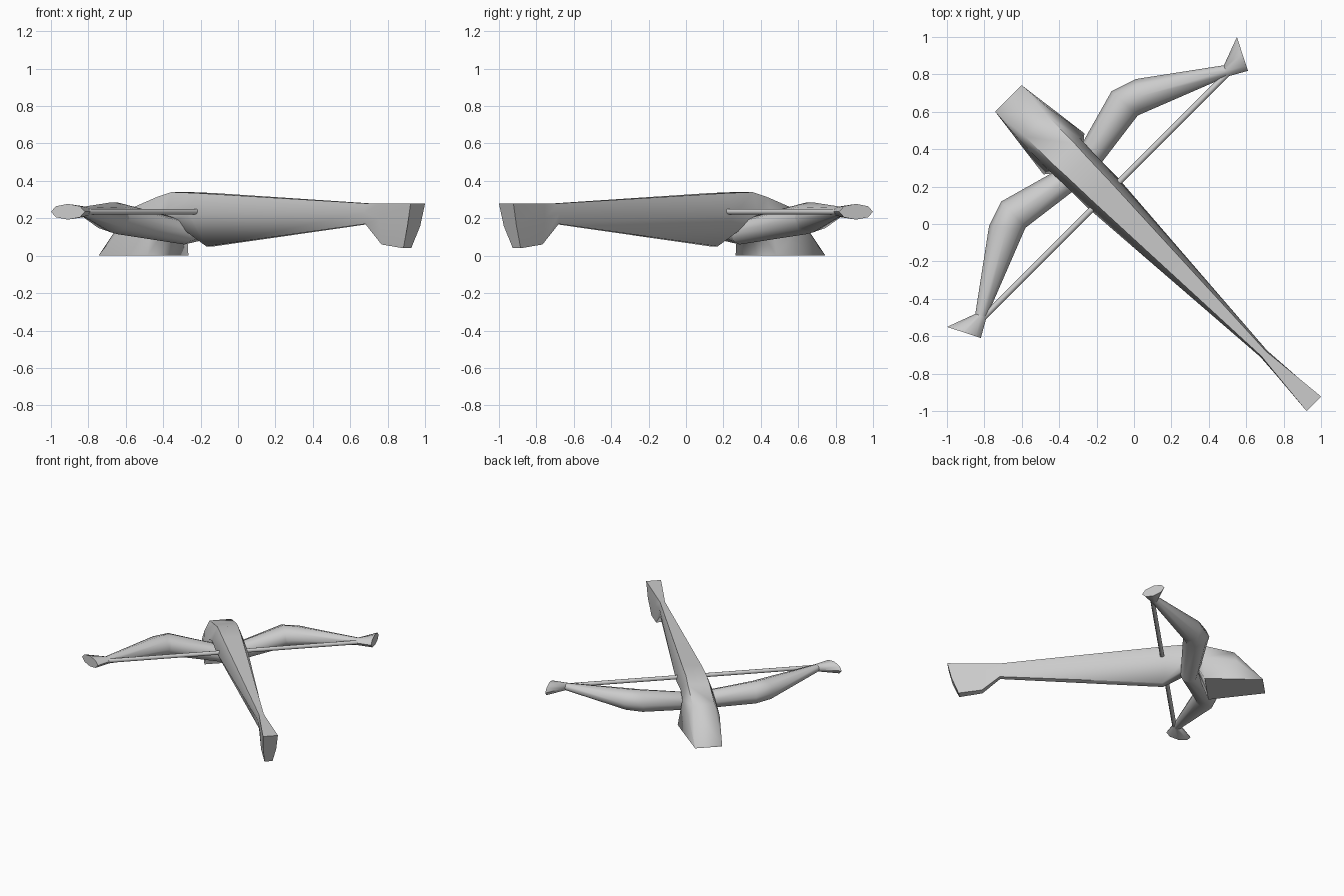
import bpy, bmesh, math
from mathutils import Vector

if "Cube" in bpy.data.objects:
    bpy.data.objects.remove(bpy.data.objects["Cube"], do_unlink=True)

grey = bpy.data.materials.new("plain_grey")
grey.use_nodes = True
colour = (0.6, 0.6, 0.6, 1)
grey.diffuse_color = colour
grey.node_tree.nodes["Principled BSDF"].inputs["Base Color"].default_value = colour


def place(u, v, z):
    """u runs from nose to butt, v across; the weapon lies on the diagonal."""
    s = math.sqrt(0.5)
    return Vector(((u + v) * s, (v - u) * s, z))


def loft(name, rings, angle):
    """Skin a list of equal-length rings and cap both ends."""
    bm = bmesh.new()
    loops = [[bm.verts.new(place(*p)) for p in ring] for ring in rings]
    n = len(loops[0])
    for a, b in zip(loops, loops[1:]):
        for i in range(n):
            j = (i + 1) % n
            bm.faces.new((a[i], a[j], b[j], b[i]))
    bm.faces.new(loops[0])
    bm.faces.new(loops[-1])
    bmesh.ops.recalc_face_normals(bm, faces=bm.faces)
    mesh = bpy.data.meshes.new(name)
    bm.to_mesh(mesh)
    bm.free()
    mesh.materials.append(grey)
    obj = bpy.data.objects.new(name, mesh)
    bpy.context.collection.objects.link(obj)
    bpy.ops.object.select_all(action='DESELECT')
    obj.select_set(True)
    bpy.context.view_layer.objects.active = obj
    bpy.ops.object.shade_smooth_by_angle(angle=math.radians(angle))
    return obj


def hexagon(top, mid, low):
    """Symmetric section from (u, half width, z) at three levels."""
    right = [top, mid, low]
    return ([(u, w, z) for u, w, z in right]
            + [(u, -w, z) for u, w, z in reversed(right)])


def oval(front, rear, z, half_z, sides=8):
    """Section spanning two plan points, with a vertical half height."""
    f, r = Vector(front), Vector(rear)
    centre, half = (f + r) / 2, (f - r) / 2
    ring = []
    for i in range(sides):
        a = math.tau * i / sides
        p = centre + half * math.cos(a)
        ring.append((p.x, p.y, z + half_z * math.sin(a)))
    return ring


# Stock: sloping nose and foot, notch for the bow, tapering body, flared butt
loft("stock", [
    hexagon((-.945, .10, .01), (-.95, .10, .005), (-.95, .10, 0)),
    hexagon((-.74, .08, .25), (-.76, .115, .16), (-.76, .125, 0)),
    hexagon((-.53, .08, .315), (-.53, .12, .20), (-.53, .155, 0)),
    hexagon((-.43, .075, .34), (-.43, .115, .23), (-.45, .06, .19)),
    hexagon((-.25, .07, .335), (-.25, .115, .22), (-.21, .03, .05)),
    hexagon((.98, .018, .28), (.98, .025, .23), (.98, .018, .17)),
    hexagon((1.10, .03, .28), (1.10, .033, .20), (1.11, .025, .06)),
    hexagon((1.36, .055, .28), (1.33, .048, .16), (1.28, .03, .04)),
], 60)

# Bow limbs and their flared tips
for side, sign in (("left", 1), ("right", -1)):
    def section(front, rear, z, half_z):
        return oval((front[0], front[1] * sign), (rear[0], rear[1] * sign), z, half_z)

    neck = section((-.26, .94), (-.205, .91), .235, .028)
    loft(side + "_limb", [
        section((-.47, 0), (-.34, 0), .125, .065),
        section((-.587, .417), (-.396, .424), .20, .085),
        section((-.541, .555), (-.392, .435), .205, .08),
        neck,
    ], 60)
    loft(side + "_limb_tip", [
        neck,
        section((-.318, 1.096), (-.148, 1.01), .235, .042),
    ], 50)

# Bowstring
loft("bowstring", [
    [(-.215 + .016 * math.cos(math.tau * i / 8), v, .235 + .016 * math.sin(math.tau * i / 8))
     for i in range(8)] for v in (-.92, .92)
], 60)
